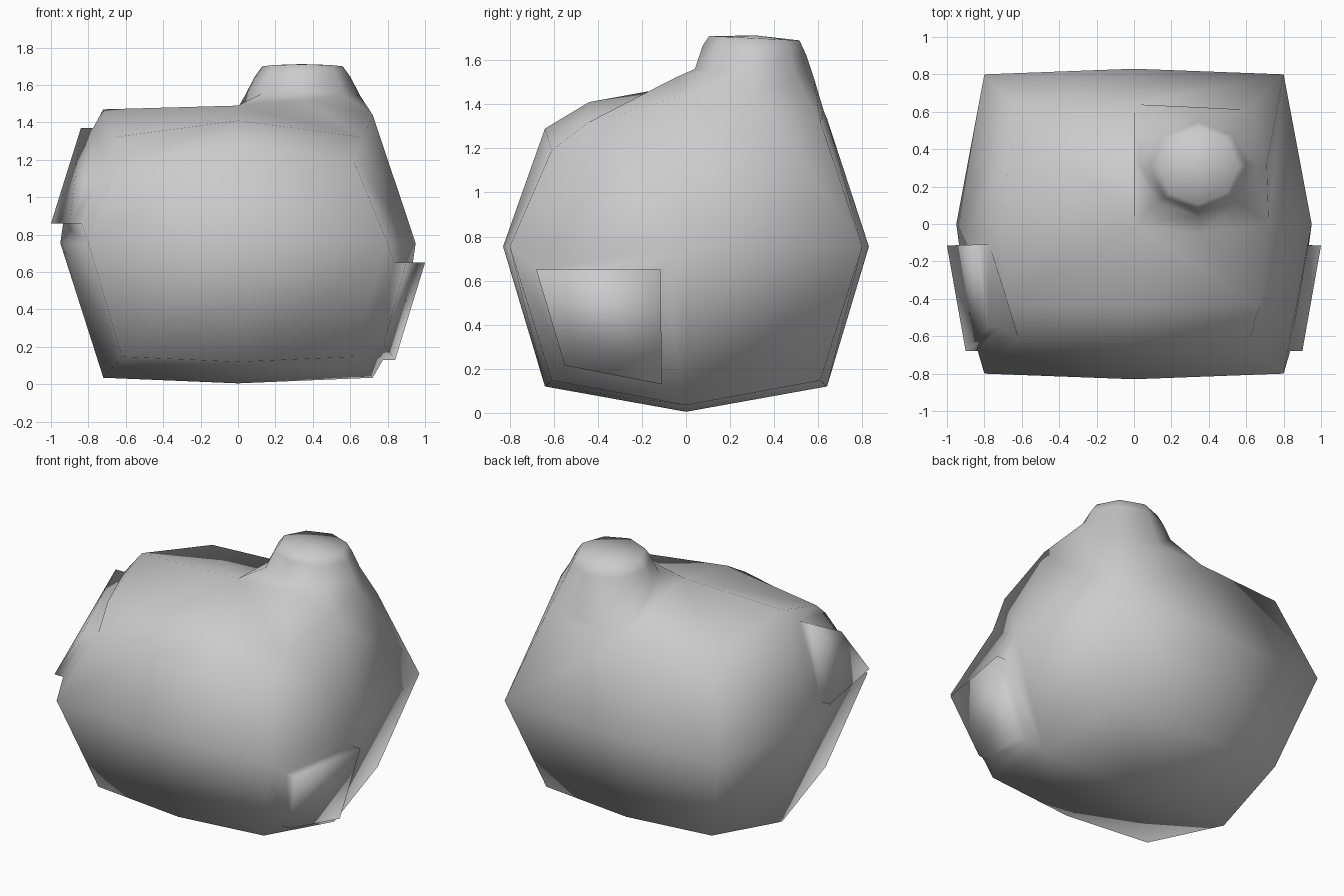
import bpy, bmesh, math
from mathutils import Vector

if "Cube" in bpy.data.objects:
    bpy.data.objects.remove(bpy.data.objects["Cube"])

bm = bmesh.new()
verts = {}


def body_point(i, j, k):
    """Rounded position of a 3x3x3 grid corner."""
    if k == 0:
        x = 0.80 if j else 0.95
        y = 0.80 if i else 0.83
        z = 0.755
    else:
        x = 0.62 if j else 0.72
        y = 0.61 if i else 0.64
        if k < 0:
            z = (0.147 if i else 0.12) if j else (0.035 if i else 0.005)
        elif j < 0:
            z = 1.19 if i else 1.29
        elif j > 0:
            z = 1.32 if i else 1.335
        else:
            z = (1.47 if i < 0 else 1.44) if i else 1.49
    return (i * x, j * y, z)


def grid_vert(key):
    if key not in verts:
        verts[key] = bm.verts.new(body_point(*key))
    return verts[key]


def bridge(a, b):
    n = len(a)
    for q in range(n):
        bm.faces.new((a[q], a[(q + 1) % n], b[(q + 1) % n], b[q]))


def add_ring(points):
    return [bm.verts.new(p) for p in points]


# Raised panels on the two side faces: (axis, side, u, v) -> outer rim
panels = {
    (0, 1, -1, -1): [(0.78, -0.55, 0.215), (0.84, -0.11, 0.13),
                     (1.0, -0.115, 0.65), (0.90, -0.68, 0.65)],
    (0, -1, -1, 0): [(-0.90, -0.68, 0.86), (-1.0, -0.115, 0.86),
                     (-0.84, -0.11, 1.37), (-0.78, -0.55, 1.13)],
}
neck_key = (2, 1, 0, 0)

# Body: cube with four faces per side
for axis in range(3):
    for side in (-1, 1):
        for u in (-1, 0):
            for v in (-1, 0):
                quad = []
                for a, b in ((u, v), (u + 1, v), (u + 1, v + 1), (u, v + 1)):
                    key = [a, b]
                    key.insert(axis, side)
                    quad.append(grid_vert(tuple(key)))
                code = (axis, side, u, v)
                if code == neck_key:
                    neck_quad = quad
                elif code in panels:
                    rim = panels[code]
                    foot = add_ring([(x - side * 0.065, y, z) for x, y, z in rim])
                    top = add_ring(rim)
                    bridge(quad, foot)
                    bridge(foot, top)
                    bm.faces.new(top)
                else:
                    bm.faces.new(quad)


def split(a, b, co):
    edge = bm.edges.get((a, b))
    mid = bmesh.utils.edge_split(edge, a, 0.5)[1]
    mid.co = co
    return mid


# Extra row that rounds the front of the top
row = [split(verts[(i, 0, 1)], verts[(i, -1, 1)], (i * 0.67, -0.44, 1.41 - 0.09 * abs(i)))
       for i in (-1, 0, 1)]
for a, b in zip(row, row[1:]):
    bmesh.ops.connect_verts(bm, verts=[a, b])

# Neck: the open quad flares up into an eight-sided stub
mids = [(0.36, -0.05, 1.52), (0.71, 0.32, 1.45), (0.33, 0.625, 1.37), (0.0, 0.32, 1.48)]
ring = []
for q in range(4):
    a, b = neck_quad[q], neck_quad[(q + 1) % 4]
    ring += [a, split(a, b, mids[q])]
for rx, ry, z, tilt in ((0.31, 0.27, 1.54, -0.02), (0.255, 0.235, 1.645, -0.02),
                        (0.215, 0.205, 1.70, -0.01)):
    pts = []
    for q in range(8):
        t = math.radians(225 + 45 * q)
        pts.append((0.345 + rx * math.cos(t), 0.31 + ry * math.sin(t),
                    z + tilt * math.sin(t)))
    new = add_ring(pts)
    bridge(ring, new)
    ring = new
tip = bm.verts.new((0.34, 0.32, 1.712))
for q in range(8):
    bm.faces.new((ring[q], ring[(q + 1) % 8], tip))

bmesh.ops.recalc_face_normals(bm, faces=bm.faces)
for f in bm.faces:
    f.smooth = True

mesh = bpy.data.meshes.new("body")
bm.to_mesh(mesh)
bm.free()
body = bpy.data.objects.new("body", mesh)
bpy.context.collection.objects.link(body)
